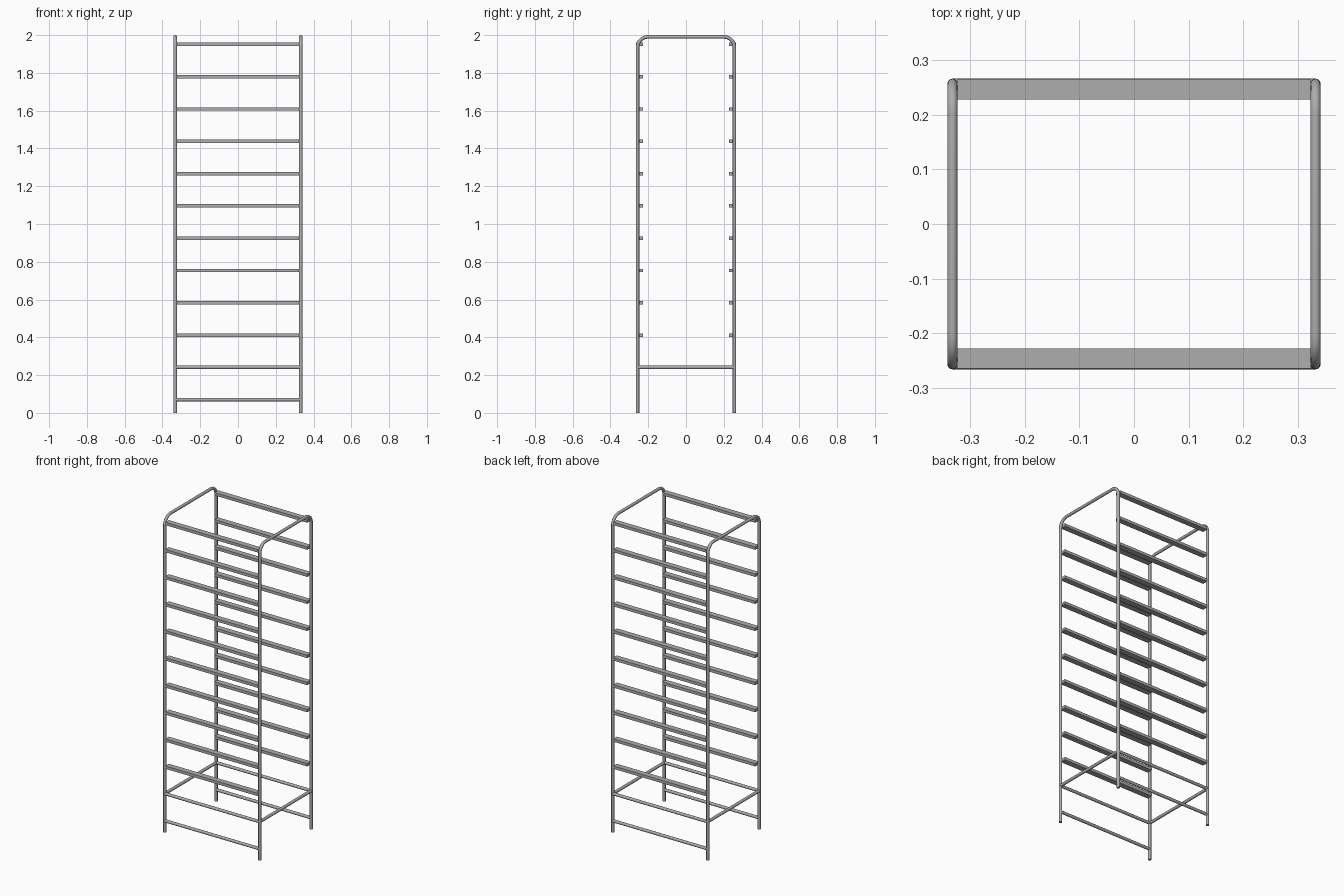
import bpy
import math
from mathutils import Vector

cube = bpy.data.objects.get("Cube")
if cube:
    bpy.data.objects.remove(cube, do_unlink=True)

RADIUS = 0.0094          # tube radius
POST_X, POST_Y = 0.332, 0.2565
TOP = 2 - RADIUS
BEND = 0.055
LOWEST, SPACING = 0.07, 0.171

steel = bpy.data.materials.new("brushed steel grey")
steel.use_nodes = True
colour = (0.42, 0.42, 0.42, 1)
steel.diffuse_color = colour
steel.node_tree.nodes["Principled BSDF"].inputs["Base Color"].default_value = colour


def tube(name, points):
    """Round capped tube along a path, turned into a mesh."""
    curve = bpy.data.curves.new(name, "CURVE")
    curve.dimensions = "3D"
    curve.bevel_depth = RADIUS
    curve.bevel_resolution = 4
    curve.use_fill_caps = True
    spline = curve.splines.new("POLY")
    spline.points.add(len(points) - 1)
    for target, p in zip(spline.points, points):
        target.co = (*p, 1)
    obj = bpy.data.objects.new(name, curve)
    bpy.context.collection.objects.link(obj)
    bpy.ops.object.select_all(action="DESELECT")
    obj.select_set(True)
    bpy.context.view_layer.objects.active = obj
    bpy.ops.object.convert(target="MESH")
    obj = bpy.context.object
    obj.data.materials.clear()
    obj.data.materials.append(steel)
    bpy.ops.object.shade_smooth_by_angle(angle=math.radians(40))


def bar(name, centre, size):
    """Flat-faced rectangular bar."""
    bpy.ops.mesh.primitive_cube_add(size=1, location=centre)
    obj = bpy.context.object
    obj.name = name
    obj.scale = size
    bpy.ops.object.transform_apply(location=False, rotation=False, scale=True)
    obj.data.materials.append(steel)


# Bent side frames: two posts joined over the top, plus a low cross tube
for side, x in (("left", POST_X), ("right", -POST_X)):
    path = [Vector((x, -POST_Y, 0))]
    for sign, start in ((-1, 180), (1, 90)):
        for i in range(9):
            a = math.radians(start - 90 * i / 8)
            path.append(Vector((x, sign * (POST_Y - BEND) + BEND * math.cos(a),
                                TOP - BEND + BEND * math.sin(a))))
    path.append(Vector((x, POST_Y, 0)))
    tube(f"{side}_frame", path)
    z = LOWEST + SPACING
    tube(f"{side}_cross_tube", [(x, -POST_Y, z), (x, POST_Y, z)])

# Two round rungs near the floor, then ten flat tray rails on front and back
for end, sign in (("front", -1), ("back", 1)):
    for i in range(12):
        z = LOWEST + SPACING * i
        if i < 2:
            y = sign * POST_Y
            tube(f"{end}_rung_{i + 1}", [(-POST_X, y, z), (POST_X, y, z)])
        else:
            bar(f"{end}_tray_rail_{i - 1}", (0, sign * 0.246, z),
                (2 * (POST_X - RADIUS) + 0.002, 0.036, 0.018))
